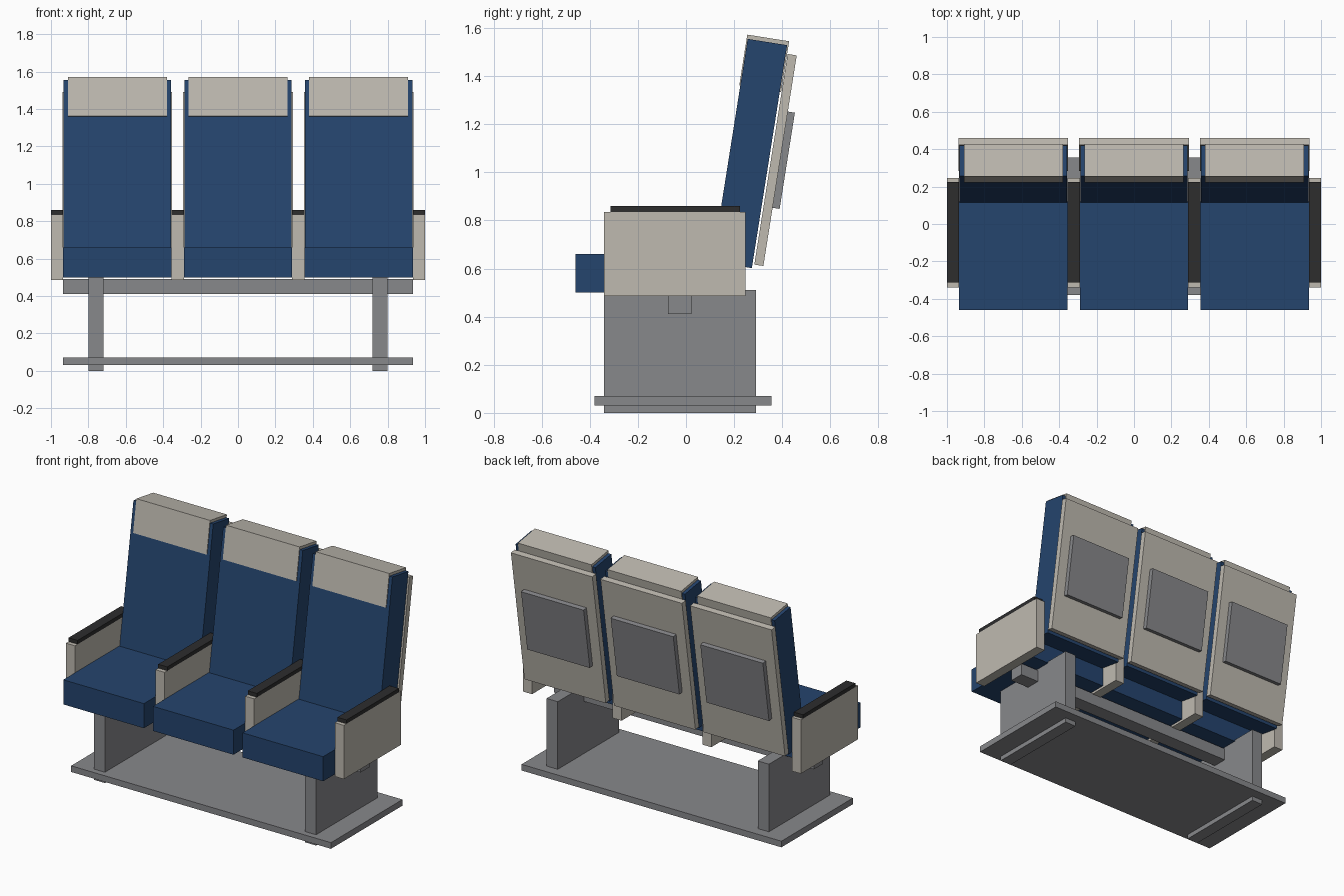
import bpy, bmesh, math
from mathutils import Matrix, Vector

if "Cube" in bpy.data.objects:
    bpy.data.objects.remove(bpy.data.objects["Cube"])

TILT = math.radians(-9)   # recline of the backrests


def material(name, rgb):
    m = bpy.data.materials.new(name)
    m.diffuse_color = (*rgb, 1)
    m.use_nodes = True
    m.node_tree.nodes["Principled BSDF"].inputs["Base Color"].default_value = m.diffuse_color
    return m


BLUE = material("navy_fabric", (0.018, 0.058, 0.155))
BEIGE = material("beige_plastic", (0.52, 0.49, 0.435))
GREY = material("grey_metal", (0.245, 0.247, 0.26))
DARK = material("dark_rubber", (0.026, 0.026, 0.027))


def box(name, centre, size, mat, tilt=0.0):
    """Flat-faced box, optionally reclined about the x axis."""
    bm = bmesh.new()
    bmesh.ops.create_cube(bm, size=1, matrix=Matrix.Diagonal((*size, 1)))
    mesh = bpy.data.meshes.new(name)
    bm.to_mesh(mesh)
    bm.free()
    mesh.materials.append(mat)
    ob = bpy.data.objects.new(name, mesh)
    ob.location = centre
    ob.rotation_euler.x = tilt
    bpy.context.collection.objects.link(ob)
    return ob


def span(name, lo, hi, mat):
    """Upright box given by its two opposite corners."""
    lo, hi = Vector(lo), Vector(hi)
    return box(name, (lo + hi) / 2, hi - lo, mat)


# Three seats
for side, x in (("left", -0.645), ("middle", 0.0), ("right", 0.645)):
    span(f"{side}_seat_cushion", (x - 0.29, -0.46, 0.50), (x + 0.29, 0.12, 0.66), BLUE)
    box(f"{side}_backrest", (x, 0.265, 1.078), (0.574, 0.166, 0.938), BLUE, TILT)
    box(f"{side}_headrest_cover", (x, 0.325, 1.453), (0.53, 0.176, 0.213), BEIGE, TILT)
    box(f"{side}_back_shell", (x, 0.372, 1.051), (0.586, 0.038, 0.886), BEIGE, TILT)
    box(f"{side}_tray_table", (x, 0.406, 1.05), (0.45, 0.030, 0.405), GREY, TILT)

# Four armrests with dark pads
for i, x in enumerate((-0.9675, -0.3225, 0.3225, 0.9675), 1):
    span(f"armrest_{i}", (x - 0.0325, -0.34, 0.485), (x + 0.0325, 0.247, 0.835), BEIGE)
    span(f"armrest_pad_{i}", (x - 0.0325, -0.313, 0.835), (x + 0.0325, 0.225, 0.86), DARK)

# Base frame: two legs, cross beam and floor plate
for side, x in (("left", -0.76), ("right", 0.76)):
    span(f"{side}_leg", (x - 0.04, -0.34, 0.0), (x + 0.04, 0.29, 0.51), GREY)
span("cross_beam", (-0.935, -0.075, 0.41), (0.935, 0.022, 0.49), GREY)
span("floor_plate", (-0.935, -0.38, 0.03), (0.935, 0.355, 0.07), GREY)
